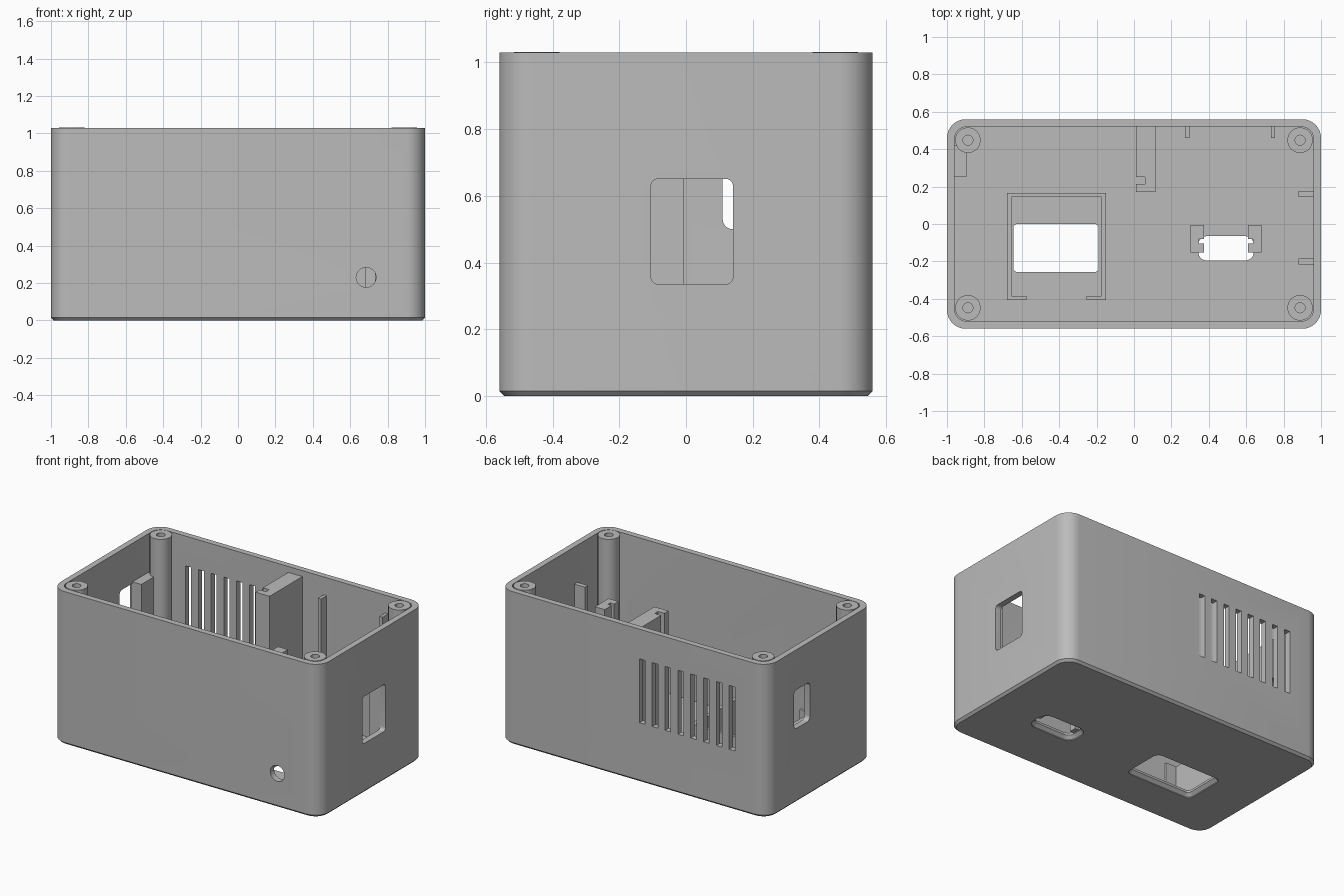
import bpy, bmesh, math

old = bpy.data.objects.get("Cube")
if old:
    bpy.data.objects.remove(old, do_unlink=True)

W, D, H = 1.0, 0.56, 1.03     # half width, half depth, height
T = 0.04                      # wall and floor thickness
GREY = (0.5, 0.5, 0.5, 1)

mat = bpy.data.materials.new("grey plastic")
mat.use_nodes = True
mat.diffuse_color = GREY
mat.node_tree.nodes["Principled BSDF"].inputs["Base Color"].default_value = GREY


def rounded(hx, hy, r, n=8):
    """Outline of a rounded rectangle centred on the origin."""
    pts = []
    for q, (sx, sy) in enumerate([(1, 1), (-1, 1), (-1, -1), (1, -1)]):
        for i in range(n + 1):
            a = (q + i / n) * math.pi / 2
            pts.append((sx * (hx - r) + r * math.cos(a),
                        sy * (hy - r) + r * math.sin(a)))
    return pts


def loft(name, centre, sections, axis="z", n=8):
    """Solid through rounded rectangles given as (half u, half v, radius, height)."""
    bm = bmesh.new()
    place = {"z": lambda u, v, w: (u, v, w),
             "x": lambda u, v, w: (w, u, v),
             "y": lambda u, v, w: (u, w, v)}[axis]
    rings = [[bm.verts.new(place(centre[0] + u, centre[1] + v, w))
              for u, v in rounded(hx, hy, r, n)] for hx, hy, r, w in sections]
    for a, b in zip(rings, rings[1:]):
        for i in range(len(a)):
            j = (i + 1) % len(a)
            bm.faces.new((a[i], a[j], b[j], b[i]))
    bm.faces.new(rings[0])
    bm.faces.new(rings[-1])
    bmesh.ops.remove_doubles(bm, verts=bm.verts, dist=1e-5)
    bmesh.ops.recalc_face_normals(bm, faces=bm.faces)
    return finish(name, bm)


def box(name, x0, x1, y0, y1, z0, z1):
    bm = bmesh.new()
    bmesh.ops.create_cube(bm, size=1)
    for v in bm.verts:
        v.co = (x1 if v.co.x > 0 else x0, y1 if v.co.y > 0 else y0,
                z1 if v.co.z > 0 else z0)
    return finish(name, bm)


def finish(name, bm):
    me = bpy.data.meshes.new(name)
    bm.to_mesh(me)
    bm.free()
    me.materials.append(mat)
    ob = bpy.data.objects.new(name, me)
    bpy.context.collection.objects.link(ob)
    return ob


def boolean(target, tool, operation="DIFFERENCE"):
    bpy.context.view_layer.objects.active = target
    m = target.modifiers.new("boolean", "BOOLEAN")
    m.operation, m.solver, m.object = operation, "EXACT", tool
    bpy.ops.object.modifier_apply(modifier=m.name)
    bpy.data.objects.remove(tool, do_unlink=True)


def smooth(ob):
    bpy.ops.object.select_all(action="DESELECT")
    ob.select_set(True)
    bpy.context.view_layer.objects.active = ob
    bpy.ops.object.shade_smooth_by_angle(angle=math.radians(30))


# Outer shell with chamfered base, hollowed from the top
C = 0.015
shell = loft("case_shell", (0, 0), [(W - C, D - C, 0.1 - C, 0), (W, D, 0.1, C), (W, D, 0.1, H)])
boolean(shell, loft("cavity", (0, 0), [(W - T, D - T, 0.066, T), (W - T, D - T, 0.066, H + 0.1)]))

# Flared openings in the floor: display window and connector slot
for name, c, hx, hy, r in [("window", (-0.417, -0.128), 0.228, 0.128, 0.02),
                           ("slot", (0.492, -0.13), 0.148, 0.065, 0.045)]:
    f = 0.02
    boolean(shell, loft(name, c, [(hx + f, hy + f, r + f, -0.01), (hx + f, hy + f, r + f, 0.005),
                                  (hx, hy, r, 0.025), (hx, hy, r, 0.06)]))

# Openings in the two end walls
boolean(shell, loft("left_opening", (0.018, 0.493),
                    [(0.123, 0.158, 0.022, 0.9), (0.123, 0.158, 0.022, 1.1)], "x"))
boolean(shell, loft("right_opening", (0.195, 0.63),
                    [(0.085, 0.13, 0.03, -1.1), (0.085, 0.13, 0.03, -0.9)], "x"))

# Round hole in the front wall
boolean(shell, loft("front_hole", (0.685, 0.23),
                    [(0.053, 0.053, 0.053, -0.6), (0.053, 0.053, 0.053, -0.5)], "y"))

# Ventilation slits in the back wall
for i in range(8):
    x = -0.066 - 0.0955 * i
    boolean(shell, box("vent", x - 0.021, x + 0.021, 0.5, 0.6, 0.4, 0.83))
smooth(shell)

# Screw posts in the corners, with blind holes
for sx, side in ((1, "left"), (-1, "right")):
    for sy, end in ((1, "back"), (-1, "front")):
        c, r, h = (sx * 0.888, sy * 0.448), 0.068, 0.027
        post = loft(f"{end}_{side}_screw_post", c, [(r, r, r, 0.03), (r, r, r, H + 0.001)])
        boolean(post, loft("screw_hole", c, [(h, h, h, 0.6), (h, h, h, H + 0.1)], n=5))
        smooth(post)

# Fence around the display window, open at the front between two lips
Z0, FZ = 0.03, 0.27
fence = box("display_fence", -0.68, -0.15, -0.405, 0.165, Z0, FZ)
boolean(fence, box("fence_inside", -0.655, -0.175, -0.385, 0.145, 0, 1))
boolean(fence, box("fence_gap", -0.575, -0.255, -0.5, -0.3, 0, 1))

# Tall block on the back wall, with a board groove
block = box("board_block", 0.01, 0.115, 0.172, 0.53, Z0, 0.99)
boolean(block, box("groove", -0.1, 0.058, 0.215, 0.25, 0, 2))

# Pair of grooved pillars beside the connector slot
for s, name in ((-1, "right_board_pillar"), (1, "left_board_pillar")):
    mid = 0.4925
    xs = sorted((mid + s * 0.117, mid + s * 0.19))
    pillar = box(name, *xs, -0.152, -0.006, Z0, 0.77)
    gx = sorted((mid + s * 0.05, mid + s * 0.145))
    boolean(pillar, box("groove", *gx, -0.105, -0.08, 0, 2))

# Block beside the right-hand opening
box("opening_block", -0.97, -0.895, 0.25, 0.42, Z0, 0.77)

# Thin ribs on the back wall and the left wall
for i, x in enumerate((0.285, 0.743)):
    box(f"back_rib_{i + 1}", x - 0.011, x + 0.011, 0.46, 0.53, Z0, 0.91)
for i, y in enumerate((0.16, -0.2)):
    box(f"left_rib_{i + 1}", 0.88, 0.97, y - 0.016, y + 0.016, Z0, 0.78)
